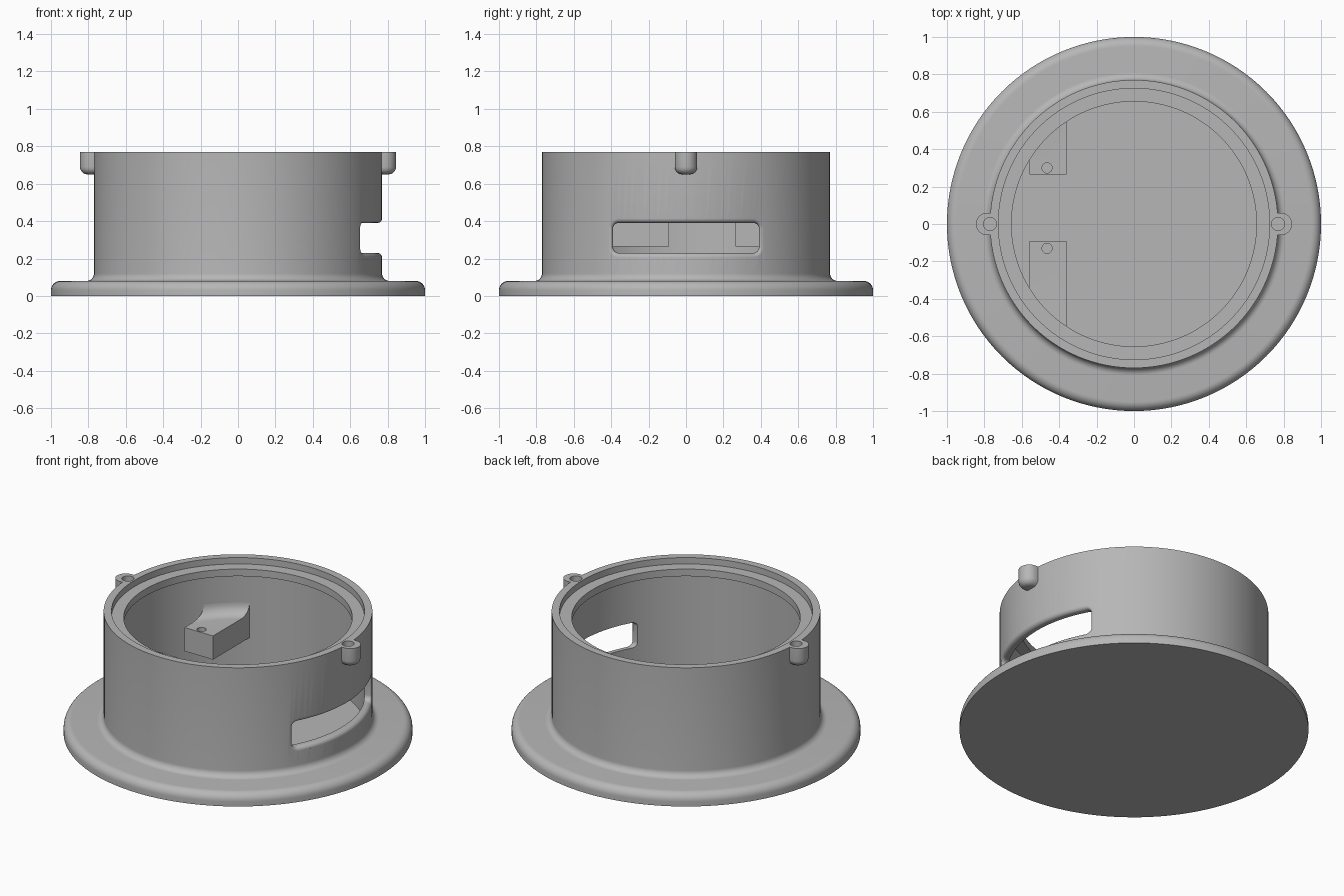
import bpy, bmesh
from math import sin, cos, pi, sqrt, radians

if "Cube" in bpy.data.objects:
    bpy.data.objects.remove(bpy.data.objects["Cube"], do_unlink=True)

grey = bpy.data.materials.new("plain_grey")
grey.use_nodes = True
tone = (0.47, 0.47, 0.47, 1)
grey.diffuse_color = tone
grey.node_tree.nodes["Principled BSDF"].inputs["Base Color"].default_value = tone

RADIUS, HEIGHT, CAVITY, LIP = 0.77, 0.77, 0.725, 0.655


def finish(name, bm):
    bmesh.ops.recalc_face_normals(bm, faces=bm.faces)
    mesh = bpy.data.meshes.new(name)
    bm.to_mesh(mesh)
    bm.free()
    mesh.materials.append(grey)
    obj = bpy.data.objects.new(name, mesh)
    bpy.context.collection.objects.link(obj)
    return obj


def loft(name, rings):
    """Bridge equal closed rings of points and cap both ends."""
    bm = bmesh.new()
    loops = [[bm.verts.new(p) for p in ring] for ring in rings]
    n = len(loops[0])
    for a, b in zip(loops, loops[1:]):
        for i in range(n):
            j = (i + 1) % n
            bm.faces.new((a[i], a[j], b[j], b[i]))
    bm.faces.new(loops[0])
    bm.faces.new(loops[-1])
    return finish(name, bm)


def lathe(name, profile, steps=128):
    """Spin an open profile that starts and ends on the z axis."""
    bm = bmesh.new()
    verts = [bm.verts.new((r, 0, z)) for r, z in profile]
    edges = [bm.edges.new(pair) for pair in zip(verts, verts[1:])]
    bmesh.ops.spin(bm, geom=verts + edges, cent=(0, 0, 0), axis=(0, 0, 1),
                   angle=2 * pi, steps=steps, use_merge=True)
    bmesh.ops.remove_doubles(bm, verts=bm.verts, dist=1e-5)
    return finish(name, bm)


def arc(cx, cz, r, start, end, n=8):
    angles = [radians(start + (end - start) * i / n) for i in range(n + 1)]
    return [(cx + r * cos(a), cz + r * sin(a)) for a in angles]


def disc(x, y, r, z):
    return [(px, py, z) for px, py in arc(x, y, r, 0, 360, 32)[:-1]]


def box(name, x0, x1, y0, y1, z0, z1):
    return loft(name, [[(x0, y0, z), (x1, y0, z), (x1, y1, z), (x0, y1, z)]
                       for z in (z0, z1)])


def combine(obj, tool, operation):
    """Bake a boolean and discard the tool."""
    mod = obj.modifiers.new(operation, "BOOLEAN")
    mod.operation, mod.object, mod.solver = operation, tool, "EXACT"
    graph = bpy.context.evaluated_depsgraph_get()
    graph.update()
    baked = bpy.data.meshes.new_from_object(obj.evaluated_get(graph))
    obj.modifiers.clear()
    obj.data = baked
    bpy.data.objects.remove(tool, do_unlink=True)


# Flanged cup with a stepped rim and an undercut cavity
profile = [(0, 0), (1, 0)]
profile += arc(0.95, 0.03, 0.05, 0, 90)
profile += arc(RADIUS + 0.04, 0.12, 0.04, 270, 180)
profile += [(RADIUS, HEIGHT), (CAVITY, HEIGHT), (CAVITY, 0.73), (LIP, 0.73),
            (LIP, 0.685), (CAVITY, 0.685), (CAVITY, 0.05), (0, 0.05)]
housing = lathe("flanged_housing", profile)


# Screw lugs on both sides of the rim
def lug_ring(side, inset, z):
    half = [(x, y, z) for x, y in arc(0.785, 0, 0.06 - inset, -90, 90, 16)]
    pts = [(0.74, inset - 0.06, z)] + half + [(0.74, 0.06 - inset, z)]
    return [(side * x, y, z) for x, y, z in pts]


for side in (-1, 1):
    curve = arc(0.04, 0.69, 0.04, 270, 180, 6)
    rings = [lug_ring(side, i, z) for i, z in curve]
    lug = loft("screw_lug", rings + [lug_ring(side, 0, HEIGHT)])
    combine(housing, lug, "UNION")
    hole = loft("lug_hole", [disc(side * RADIUS, 0, 0.035, z) for z in (0.67, 0.8)])
    combine(housing, hole, "DIFFERENCE")


# Side slot with a softened outer edge
def slot_outline(grow):
    hw, hh, r = 0.39 + grow, 0.08 + grow, 0.03 + grow
    pts = []
    for sy, sz, start in ((1, 1, 0), (-1, 1, 90), (-1, -1, 180), (1, -1, 270)):
        pts += arc(sy * (hw - r), 0.31 + sz * (hh - r), r, start, start + 90, 6)
        if sy == sz:
            span = 2 * (hw - r)
            z = 0.31 + sz * hh
            pts += [(sy * (hw - r - span * i / 32), z) for i in range(1, 32)]
    return pts


soft = 0.025
rings = [[(0.4, y, z) for y, z in slot_outline(0)]]
for i in range(7):
    a = i / 6 * pi / 2
    depth, grow = RADIUS - soft + soft * sin(a), soft * (1 - cos(a))
    rings.append([(sqrt(depth ** 2 - y * y), y, z) for y, z in slot_outline(grow)])
rings.append([(1.1, y, z) for y, z in slot_outline(soft)])
combine(housing, loft("slot_cutter", rings), "DIFFERENCE")

# Two wall brackets, filleted up into the cavity wall
parts = [housing]
for name, y0, y1, hole_y in (("back_bracket", 0.265, 0.75, 0.30),
                             ("front_bracket", -0.75, -0.09, -0.13)):
    bracket = box(name, -0.56, -0.36, y0, y1, 0.265, 0.485)
    wall = lathe("wall_limit", [(0, 0.1), (0.735, 0.1), (0.735, 0.6), (0, 0.6)])
    combine(bracket, wall, "INTERSECT")
    fillet = [(0, 0.415)] + arc(LIP, 0.485, 0.07, 270, 360) + [(CAVITY, 0.6), (0, 0.6)]
    combine(bracket, lathe("fillet_cutter", fillet), "DIFFERENCE")
    hole = loft("bracket_hole", [disc(-0.465, hole_y, 0.027, z) for z in (0.3, 0.5)])
    combine(bracket, hole, "DIFFERENCE")
    parts.append(bracket)

# Smooth shading with crisp edges
bpy.ops.object.select_all(action="DESELECT")
for obj in parts:
    obj.select_set(True)
bpy.context.view_layer.objects.active = housing
bpy.ops.object.shade_smooth_by_angle(angle=radians(30))
